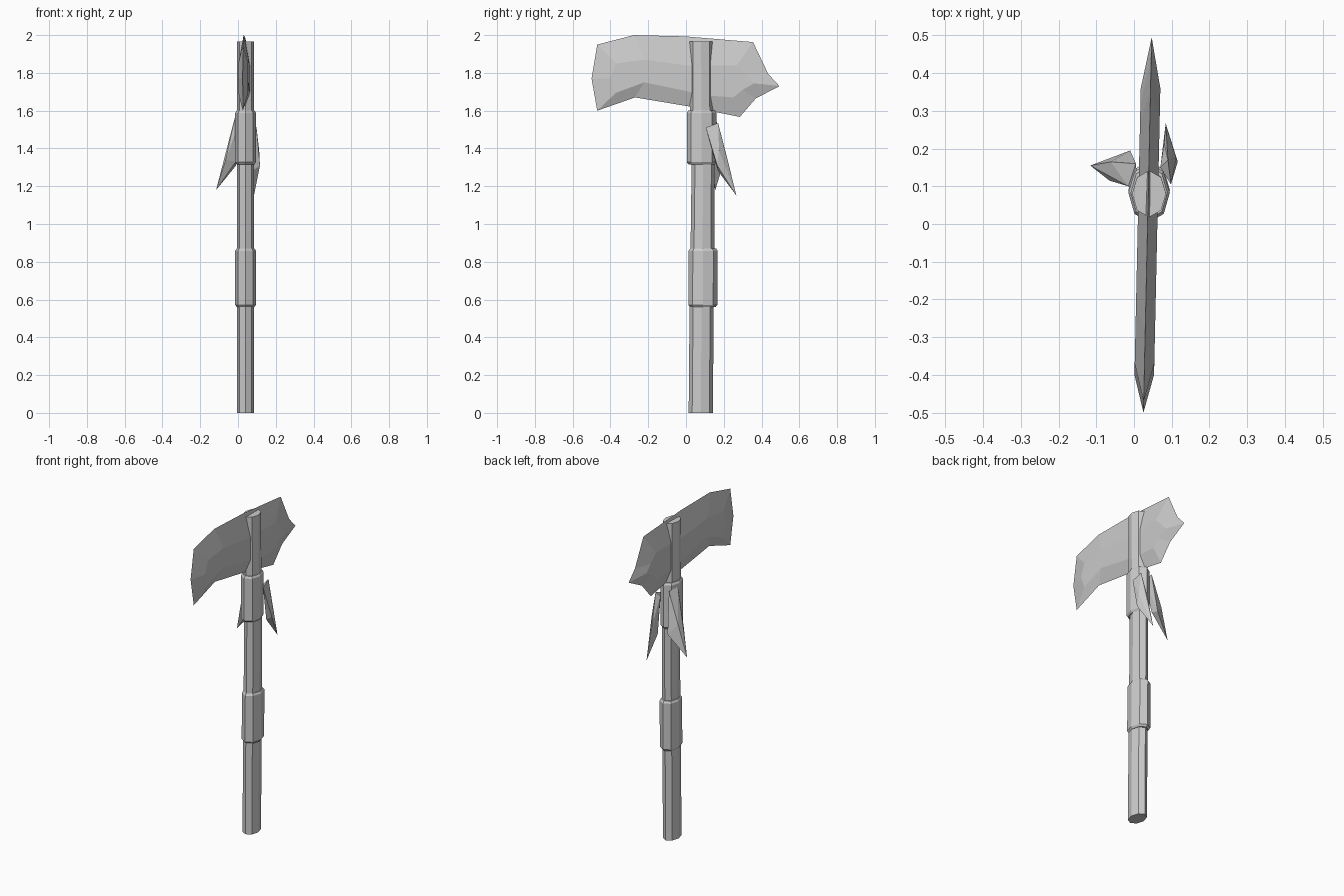
import bpy, bmesh, math
from mathutils import Vector

if "Cube" in bpy.data.objects:
    bpy.data.objects.remove(bpy.data.objects["Cube"])


def finish(name, bm):
    bmesh.ops.recalc_face_normals(bm, faces=bm.faces)
    me = bpy.data.meshes.new(name)
    bm.to_mesh(me)
    bm.free()
    ob = bpy.data.objects.new(name, me)
    bpy.context.collection.objects.link(ob)
    return ob


def loft(name, rings, sides=8, cx=0.04):
    """Capped oval tube from (z, centre y, x radius, y radius) rings."""
    bm = bmesh.new()
    loops = []
    for z, cy, rx, ry in rings:
        angles = [2 * math.pi * i / sides for i in range(sides)]
        loops.append([bm.verts.new((cx + rx * math.sin(a), cy - ry * math.cos(a), z))
                      for a in angles])
    for lo, hi in zip(loops, loops[1:]):
        for i in range(sides):
            j = (i + 1) % sides
            bm.faces.new((lo[i], lo[j], hi[j], hi[i]))
    bm.faces.new(loops[0])
    bm.faces.new(loops[-1])
    return finish(name, bm)


def fang(name, points):
    """Faceted hanging spike wrapped around a few corner points."""
    bm = bmesh.new()
    for p in points:
        bm.verts.new(p)
    bmesh.ops.convex_hull(bm, input=bm.verts)
    return finish(name, bm)


# Slightly bowed eight-sided handle
loft("handle", [(0, 0.078, 0.045, 0.064), (0.57, 0.083, 0.045, 0.064),
                (0.95, 0.088, 0.044, 0.063), (1.32, 0.091, 0.044, 0.061),
                (1.60, 0.082, 0.045, 0.062), (1.965, 0.080, 0.045, 0.062)])


# Wrapped grip and head collar with chamfered rims
def collar(name, z0, z1, y0, y1, ry):
    loft(name, [(z0, y0, 0.046, ry - 0.01), (z0 + 0.012, y0, 0.055, ry),
                (z1 - 0.012, y1, 0.055, ry), (z1, y1, 0.048, ry - 0.008)])


collar("grip_wrap", 0.56, 0.87, 0.089, 0.091, 0.077)
collar("head_collar", 1.315, 1.60, 0.083, 0.083, 0.079)

# Axe head: sharp outline (y, z) with a raised inset face on each side
outline = [(-0.50, 1.77), (-0.47, 1.95), (-0.275, 2.00), (0.0, 1.993), (0.355, 1.963),
           (0.435, 1.795), (0.495, 1.73), (0.37, 1.665), (0.285, 1.567), (0.12, 1.60),
           (0.02, 1.622), (-0.27, 1.67), (-0.47, 1.60)]
inset = [(-0.40, 1.77), (-0.37, 1.85), (-0.22, 1.87), (0.0, 1.84), (0.27, 1.84),
         (0.32, 1.79), (0.36, 1.745), (0.30, 1.71), (0.25, 1.67), (0.12, 1.68),
         (0.02, 1.70), (-0.22, 1.75), (-0.37, 1.695)]
bm = bmesh.new()


def place(y, z, offset=0.0):
    return bm.verts.new((0.036 + 0.022 * y + offset, y, z))


rim = [place(y, z) for y, z in outline]
for side in (-1, 1):
    face = [place(y, z, side * 0.026) for y, z in inset]
    for i in range(len(rim)):
        j = (i + 1) % len(rim)
        bm.faces.new((rim[i], rim[j], face[j], face[i]))
    bm.faces.new(face)
finish("axe_head", bm)

# Two hanging fangs tucked under the collar
fang("left_fang", [(-0.015, 0.10, 1.57), (0.005, 0.16, 1.56), (0.01, 0.10, 1.55),
                   (-0.065, 0.115, 1.34), (-0.01, 0.195, 1.31), (-0.062, 0.165, 1.37),
                   (-0.012, 0.14, 1.33), (-0.116, 0.155, 1.18)])
fang("right_fang", [(0.098, 0.105, 1.51), (0.09, 0.17, 1.535), (0.07, 0.15, 1.51),
                    (0.116, 0.165, 1.31), (0.112, 0.175, 1.39), (0.08, 0.215, 1.36),
                    (0.075, 0.17, 1.28), (0.084, 0.267, 1.15)])
